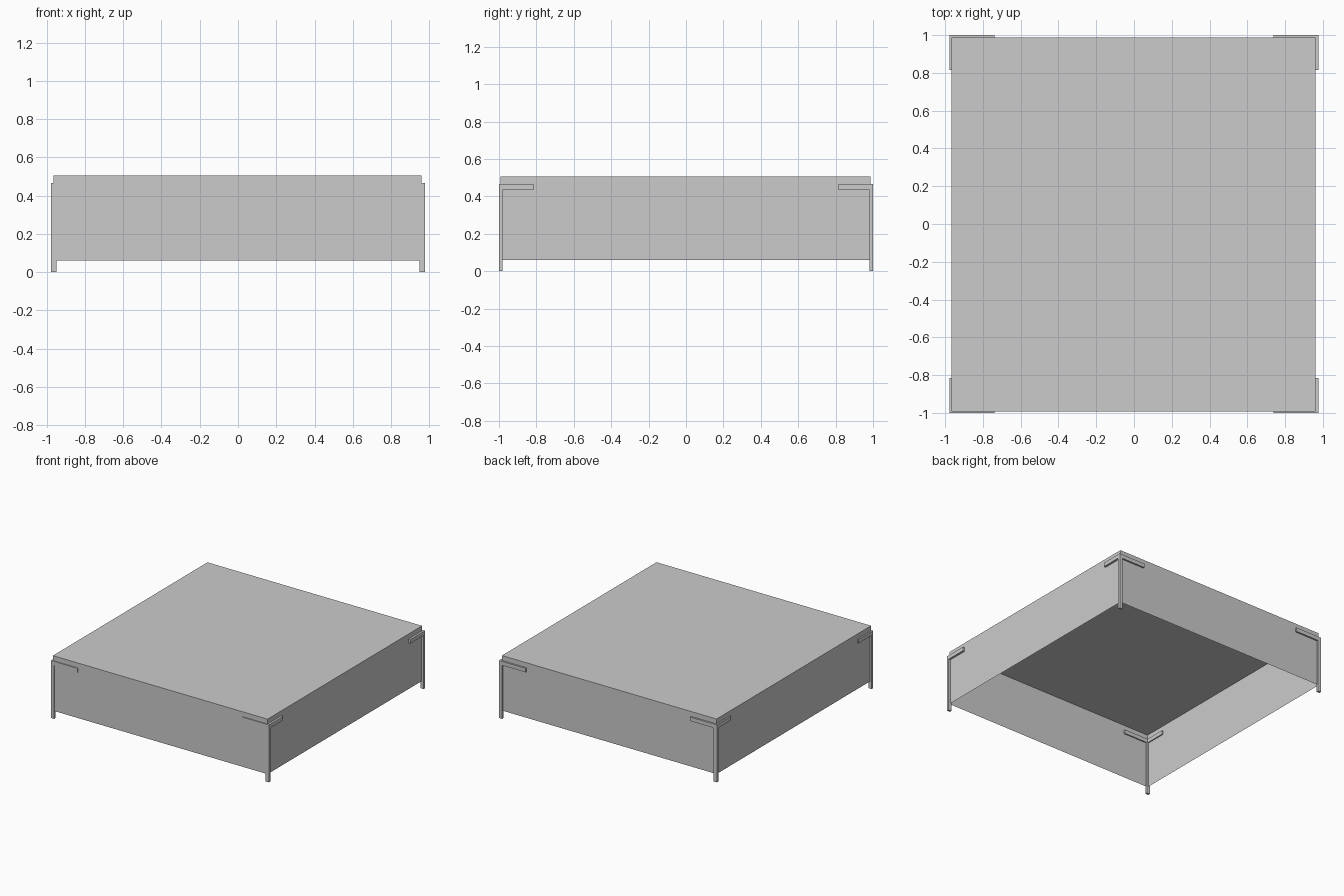
import bpy, bmesh

if "Cube" in bpy.data.objects:
    bpy.data.objects.remove(bpy.data.objects["Cube"])


def box(name, lo, hi, open_bottom=False):
    """Axis-aligned box between two corners, optionally without its bottom face."""
    bm = bmesh.new()
    bmesh.ops.create_cube(bm, size=1)
    for v in bm.verts:
        v.co = [(a + b) / 2 + c * (b - a) for a, b, c in zip(lo, hi, v.co)]
    if open_bottom:
        bm.normal_update()
        down = [f for f in bm.faces if f.normal.z < -0.5]
        bmesh.ops.delete(bm, geom=down, context='FACES_ONLY')
    mesh = bpy.data.meshes.new(name)
    bm.to_mesh(mesh)
    bm.free()
    obj = bpy.data.objects.new(name, mesh)
    bpy.context.collection.objects.link(obj)
    return obj


def four_corners(obj):
    mod = obj.modifiers.new("mirror", 'MIRROR')
    mod.use_axis = (True, True, False)
    mod.use_clip = False
    mod.use_mirror_merge = False


# Thin-walled body, open underneath
box("body_shell", (-0.965, -0.993, 0.06), (0.96, 0.987, 0.506), open_bottom=True)

# Corner legs and the two bracket arms at the top of each
four_corners(box("corner_leg", (0.949, 0.982, 0), (0.977, 1.0, 0.466)))
four_corners(box("bracket_arm_front_back", (0.738, 0.983, 0.434), (0.977, 1.0, 0.466)))
four_corners(box("bracket_arm_side", (0.956, 0.816, 0.434), (0.977, 1.0, 0.466)))
